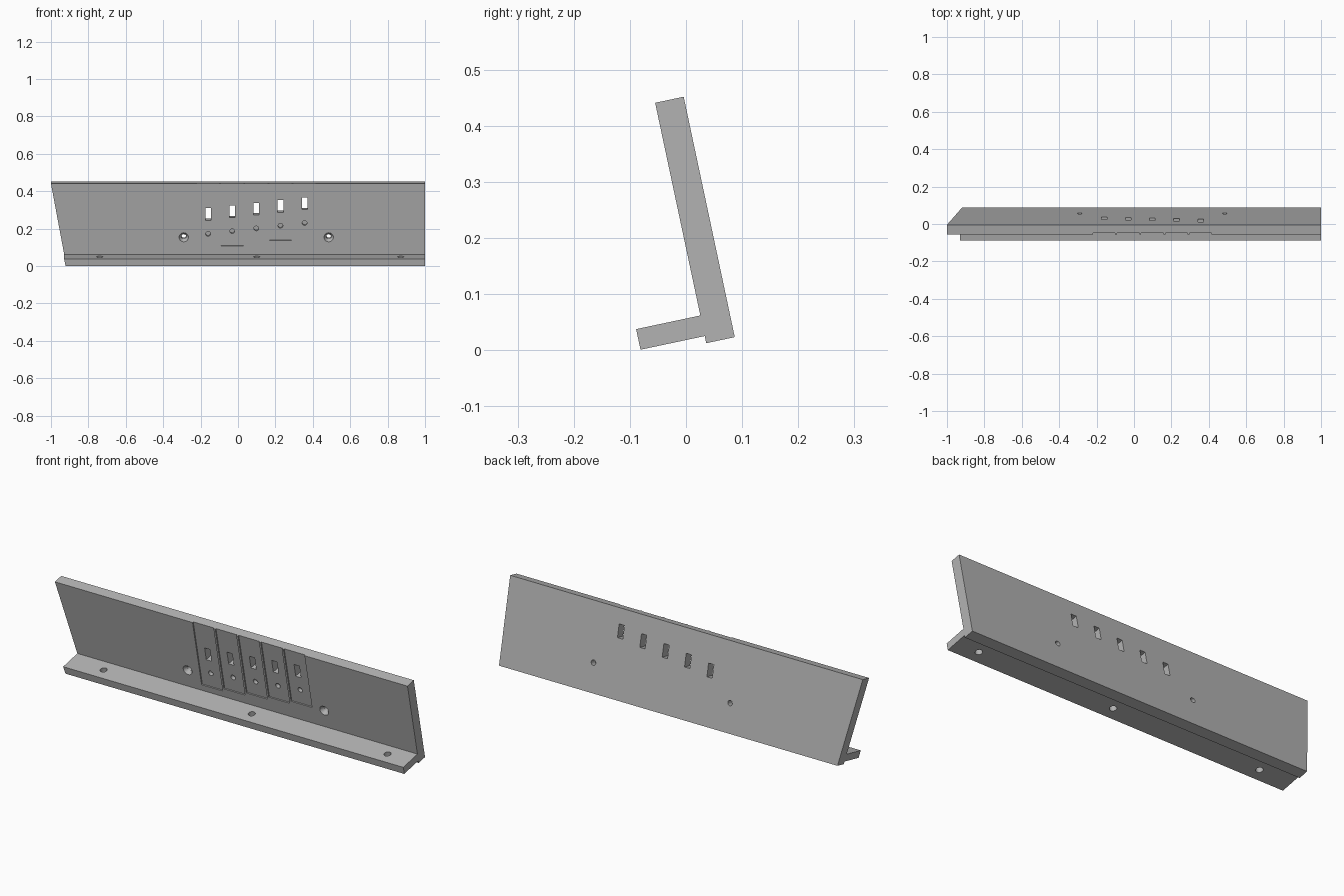
import bpy, bmesh, math
from mathutils import Matrix

if "Cube" in bpy.data.objects:
    bpy.data.objects.remove(bpy.data.objects["Cube"], do_unlink=True)

TILT = math.radians(12)
THICK, HEIGHT = 0.052, 0.438      # plate thickness and length along its slope
LEDGE_TOP, LEDGE_LOW, LEDGE_OUT = -0.3875, -0.425, -0.117
TOP_Z = 0.441                     # world height of the top front edge

grey = bpy.data.materials.new("plain grey")
grey.use_nodes = True
colour = (0.45, 0.45, 0.45, 1)
grey.diffuse_color = colour
grey.node_tree.nodes["Principled BSDF"].inputs["Base Color"].default_value = colour


def make_object(name, bm):
    bmesh.ops.recalc_face_normals(bm, faces=bm.faces)
    mesh = bpy.data.meshes.new(name)
    bm.to_mesh(mesh)
    bm.free()
    mesh.materials.append(grey)
    ob = bpy.data.objects.new(name, mesh)
    bpy.context.collection.objects.link(ob)
    return ob


def slope(z):
    """Height on the untilted front face for a world height."""
    return (z - TOP_Z) / math.cos(TILT)


# Angled bracket: plate with a ledge, slanted at its right end
profile = [(0, 0), (THICK, 0), (THICK, -HEIGHT), (0, -HEIGHT), (0, LEDGE_LOW),
           (LEDGE_OUT, LEDGE_LOW), (LEDGE_OUT, LEDGE_TOP), (0, LEDGE_TOP)]
bm = bmesh.new()
left = [bm.verts.new((1, y, z)) for y, z in profile]
right = [bm.verts.new((-1 - 0.08 * z / HEIGHT, y, z)) for y, z in profile]
bm.faces.new(left)
bm.faces.new(right)
for i in range(len(profile)):
    j = (i + 1) % len(profile)
    bm.faces.new((left[i], left[j], right[j], right[i]))
bracket = make_object("angled_bracket", bm)


def cut(bm):
    cutter = make_object("cutter", bm)
    cutter.hide_render = True
    mod = bracket.modifiers.new("cut", 'BOOLEAN')
    mod.operation, mod.solver, mod.object = 'DIFFERENCE', 'EXACT', cutter
    bpy.context.view_layer.objects.active = bracket
    bpy.ops.object.modifier_apply(modifier=mod.name)
    bpy.data.objects.remove(cutter, do_unlink=True)


def cut_box(x, width, y0, y1, z0, z1):
    bm = bmesh.new()
    place = (Matrix.Translation((x, (y0 + y1) / 2, (z0 + z1) / 2))
             @ Matrix.Diagonal((width, y1 - y0, z1 - z0, 1)))
    bmesh.ops.create_cube(bm, size=1, matrix=place)
    cut(bm)


def cut_round(centre, depth, r1, r2, axis='Y'):
    turn = Matrix.Rotation(math.radians(-90), 4, 'X') if axis == 'Y' else Matrix()
    bm = bmesh.new()
    bmesh.ops.create_cone(bm, cap_ends=True, segments=24, radius1=r1, radius2=r2,
                          depth=depth, matrix=Matrix.Translation(centre) @ turn)
    cut(bm)


# Five stepped shallow channels, each with a slot and a blind hole
for i in range(5):
    x = -0.16 + 0.129 * i
    rise = 0.0145 * i
    cut_box(x, 0.119, -0.05, 0.006, slope(0.094 + rise), 0.05)
    cut_box(x, 0.03, -0.05, 0.1, slope(0.243 + rise), slope(0.308 + rise))
    cut_round((x, 0.005, slope(0.171 + rise)), 0.04, 0.013, 0.013)

# Countersunk mounting holes through the plate
for x in (-0.29, 0.485):
    z = slope(0.154)
    cut_round((x, 0.025, z), 0.1, 0.013, 0.013)
    cut_round((x, 0.006, z), 0.024, 0.029, 0.013)

# Screw holes through the ledge
for x in (-0.74, 0.1, 0.87):
    cut_round((x, LEDGE_OUT / 2, (LEDGE_TOP + LEDGE_LOW) / 2), 0.1, 0.017, 0.017, 'Z')

# Tilt the bracket, then smooth only the hole walls
bracket.data.transform(Matrix.Translation((0, -0.055, TOP_Z)) @ Matrix.Rotation(TILT, 4, 'X'))
bpy.ops.object.select_all(action='DESELECT')
bracket.select_set(True)
bpy.context.view_layer.objects.active = bracket
bpy.ops.object.shade_smooth_by_angle(angle=math.radians(30))
